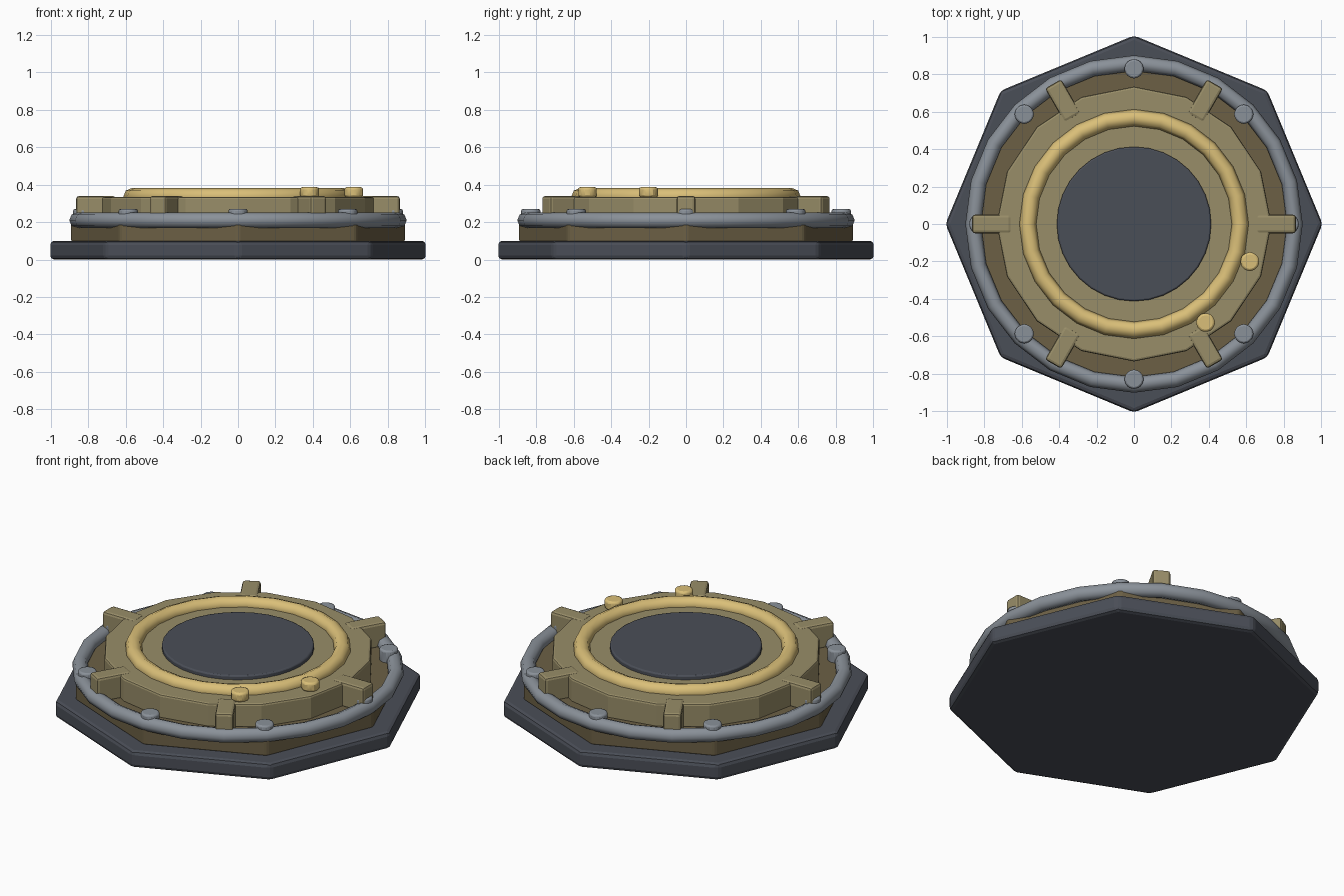
import bpy, bmesh, math
from mathutils import Matrix

cube = bpy.data.objects.get("Cube")
if cube:
    bpy.data.objects.remove(cube, do_unlink=True)


def material(name, srgb):
    col = [(c / 255 / 12.92) if c < 11 else ((c / 255 + 0.055) / 1.055) ** 2.4 for c in srgb] + [1.0]
    m = bpy.data.materials.new(name)
    m.use_nodes = True
    m.diffuse_color = col
    m.node_tree.nodes["Principled BSDF"].inputs["Base Color"].default_value = col
    return m


SLATE = material("dark slate", (74, 78, 87))
BROWN = material("dark bronze", (108, 96, 69))
KHAKI = material("khaki bronze", (152, 141, 104))
GOLD = material("pale gold", (218, 191, 120))
GREY = material("steel grey", (138, 145, 153))


def finish(bm, name, mat, bevel, smooth=False):
    me = bpy.data.meshes.new(name)
    bm.to_mesh(me)
    bm.free()
    me.materials.append(mat)
    ob = bpy.data.objects.new(name, me)
    bpy.context.collection.objects.link(ob)
    if bevel:
        mod = ob.modifiers.new("bevel", "BEVEL")
        mod.width = bevel
        mod.segments = 2
        mod.limit_method = "ANGLE"
        mod.angle_limit = math.radians(30)
    if smooth:
        bpy.ops.object.select_all(action="DESELECT")
        ob.select_set(True)
        bpy.context.view_layer.objects.active = ob
        bpy.ops.object.shade_smooth_by_angle(angle=math.radians(30))
    return ob


def disc(name, mat, r, z0, z1, sides, bevel, x=0, y=0, smooth=False):
    bm = bmesh.new()
    bmesh.ops.create_cone(bm, cap_ends=True, segments=sides, radius1=r, radius2=r, depth=z1 - z0,
                          matrix=Matrix.Translation((x, y, (z0 + z1) / 2)))
    return finish(bm, name, mat, bevel, smooth)


def torus(name, mat, major, minor, z, segments):
    bpy.ops.mesh.primitive_torus_add(major_radius=major, minor_radius=minor, major_segments=segments,
                                     minor_segments=8, location=(0, 0, z))
    ob = bpy.context.object
    ob.name = name
    ob.data.materials.append(mat)
    bpy.ops.object.shade_smooth()


def polar(r, degrees):
    a = math.radians(degrees)
    return r * math.cos(a), r * math.sin(a)


# Stacked body
disc("base_plate", SLATE, 1.008, 0, 0.10, 8, 0.022)
disc("lower_drum", BROWN, 0.895, 0.09, 0.20, 8, 0.015)
disc("upper_drum", KHAKI, 0.735, 0.19, 0.335, 16, 0.012)
disc("centre_disc", SLATE, 0.413, 0.32, 0.36, 32, 0.008, smooth=True)

# Rings
torus("outer_ring", GREY, 0.86, 0.042, 0.21, 24)
torus("inner_ring", GOLD, 0.568, 0.045, 0.337, 24)

# Bolts around the outer ring
for i in range(8):
    x, y = polar(0.83, i * 45)
    disc(f"bolt_{i + 1}", GREY, 0.052, 0.19, 0.27, 12, 0.01, x, y, True)

# Radial clamps
for i in range(6):
    bm = bmesh.new()
    bmesh.ops.create_cube(bm, size=1, matrix=Matrix.Rotation(i * math.pi / 3, 4, "Z")
                          @ Matrix.Translation((0.76, 0, 0.265)) @ Matrix.Diagonal((0.21, 0.1, 0.15, 1)))
    finish(bm, f"clamp_{i + 1}", KHAKI, 0.015)

# Two small buttons beside the inner ring
for i, angle in enumerate((-18, -54)):
    x, y = polar(0.651, angle)
    disc(f"button_{i + 1}", GOLD, 0.051, 0.333, 0.387, 12, 0.012, x, y, True)
